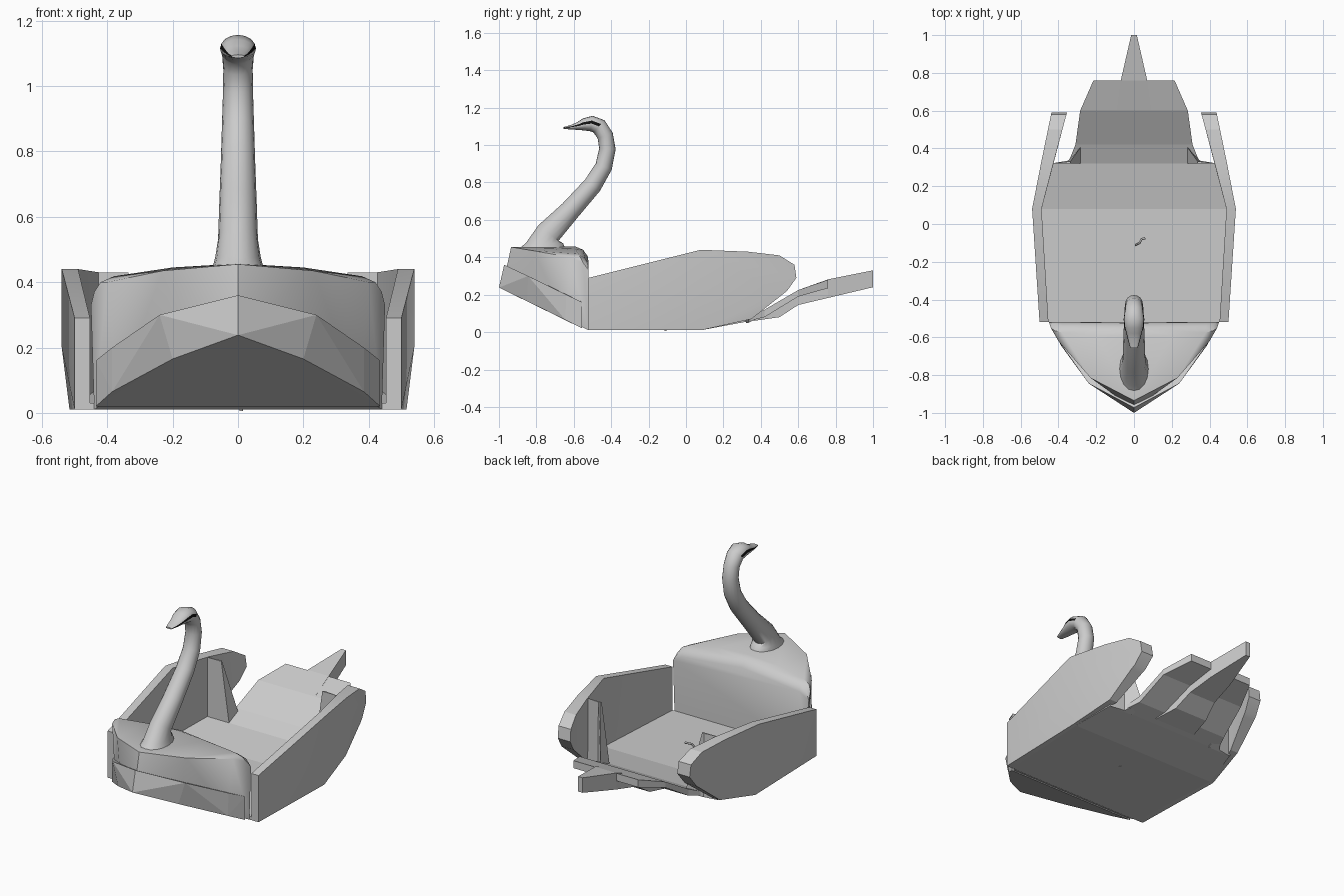
import bpy, bmesh, math
from mathutils import Vector

old = bpy.data.objects.get("Cube")
if old:
    bpy.data.objects.remove(old, do_unlink=True)


def material(name, rgb):
    m = bpy.data.materials.new(name)
    m.use_nodes = True
    m.diffuse_color = (*rgb, 1)
    m.node_tree.nodes["Principled BSDF"].inputs["Base Color"].default_value = (*rgb, 1)
    return m


GREY = material("pale grey", (0.6, 0.6, 0.6))
BLACK = material("black", (0.005, 0.005, 0.005))


def finish(name, bm, angle=None, mats=(GREY,)):
    bmesh.ops.recalc_face_normals(bm, faces=bm.faces[:])
    me = bpy.data.meshes.new(name)
    bm.to_mesh(me)
    bm.free()
    ob = bpy.data.objects.new(name, me)
    bpy.context.collection.objects.link(ob)
    for m in mats:
        me.materials.append(m)
    if angle:
        bpy.ops.object.select_all(action="DESELECT")
        ob.select_set(True)
        bpy.context.view_layer.objects.active = ob
        bpy.ops.object.shade_smooth_by_angle(angle=math.radians(angle))
    return ob


def convex(name, half_points, angle=None):
    """Convex solid around points and their mirror images."""
    bm = bmesh.new()
    for x, y, z in half_points:
        for s in ((1, -1) if x else (1,)):
            bm.verts.new((s * x, y, z))
    res = bmesh.ops.convex_hull(bm, input=bm.verts[:])
    bmesh.ops.delete(bm, geom=list(set(res["geom_interior"])), context="VERTS")
    bmesh.ops.dissolve_limit(bm, angle_limit=0.01, verts=bm.verts[:], edges=bm.edges[:])
    return finish(name, bm, angle)


def loft(name, rings, angle=None, mats=(GREY,), rule=None):
    """Skin closed rings of points, with capped ends."""
    bm = bmesh.new()
    rows = [[bm.verts.new(p) for p in r] for r in rings]
    n = len(rows[0])
    for i, (a, b) in enumerate(zip(rows, rows[1:])):
        for k in range(n):
            f = bm.faces.new((a[k], a[(k + 1) % n], b[(k + 1) % n], b[k]))
            if rule:
                f.material_index = rule(i, k)
    bm.faces.new(rows[0])
    bm.faces.new(rows[-1])
    return finish(name, bm, angle, mats)


def slab(name, sections):
    """Sections are (y, half width, bottom, top)."""
    return loft(name, [[(-w, y, lo), (w, y, lo), (w, y, hi), (-w, y, hi)]
                       for y, w, lo, hi in sections])


def lerp(pairs, t):
    for (a, u), (b, v) in zip(pairs, pairs[1:]):
        if t <= b:
            return u + (v - u) * (t - a) / (b - a)
    return pairs[-1][1]


# Bow block with a rounded rear top edge
convex("bow_body", [
    (0, -0.98, 0.25), (0.19, -0.84, 0.17), (0.37, -0.635, 0.065), (0.44, -0.52, 0.01),
    (0, -0.935, 0.455), (0.23, -0.815, 0.435), (0.4, -0.62, 0.4),
    (0.2, -0.59, 0.445), (0, -0.59, 0.457),
    (0.38, -0.575, 0.418), (0.42, -0.565, 0.4), (0.44, -0.55, 0.37),
    (0, -0.55, 0.44), (0.38, -0.54, 0.395), (0.425, -0.53, 0.375),
    (0, -0.525, 0.405), (0.39, -0.52, 0.365), (0.45, -0.52, 0.33)], 40)

# Raised band around the lower bow
convex("bow_band", [
    (0, -1, 0.238), (0.2, -0.85, 0.165), (0.385, -0.645, 0.065), (0.435, -0.555, 0.02),
    (0, -0.972, 0.36), (0.24, -0.844, 0.3), (0.385, -0.64, 0.2), (0.435, -0.555, 0.16)])

# Floor, tail plate and tail spike
slab("floor", [(-0.52, 0.46, 0.01, 0.03), (0.08, 0.495, 0.01, 0.03),
               (0.32, 0.44, 0.055, 0.075)])
slab("tail_plate", [(0.32, 0.35, 0.055, 0.075), (0.42, 0.31, 0.08, 0.12),
                    (0.6, 0.285, 0.19, 0.225), (0.76, 0.215, 0.235, 0.28)])
slab("tail_spike", [(0.36, 0.14, 0.06, 0.08), (0.5, 0.11, 0.08, 0.15),
                    (0.6, 0.09, 0.145, 0.225), (0.76, 0.07, 0.183, 0.282),
                    (1, 0.015, 0.24, 0.33)])

# Wing shaped side walls, bent outward amidships
WING = [(-0.52, 0.01), (-0.52, 0.29), (0.08, 0.44), (0.33, 0.43), (0.5, 0.41), (0.58, 0.36),
        (0.59, 0.29), (0.54, 0.22), (0.35, 0.07), (0.08, 0.01)]
OUTER = [(-0.52, 0.5), (0.09, 0.54), (0.6, 0.435)]
INNER = [(-0.52, 0.453), (0.09, 0.49), (0.6, 0.352)]


def wing(name, side):
    bm = bmesh.new()
    face = bm.faces.new([bm.verts.new((0, y, z)) for y, z in WING])
    ext = bmesh.ops.extrude_face_region(bm, geom=[face])
    for v in ext["geom"]:
        if isinstance(v, bmesh.types.BMVert):
            v.co.x = 1
    for co, no in (((0, 0.08, 0), (0, 1, 0)), ((0, 0, 0.2), (0, 0, 1))):
        bmesh.ops.bisect_plane(bm, geom=bm.verts[:] + bm.edges[:] + bm.faces[:],
                               plane_co=co, plane_no=no, dist=0.0001)
    for v in bm.verts:
        if v.co.x > 0.5:
            tuck = 0.025 * max(0, 1 - v.co.z / 0.2) if v.co.y > -0.5 else 0
            v.co.x = lerp(OUTER, v.co.y) - tuck
        else:
            v.co.x = lerp(INNER, v.co.y)
        v.co.x *= side
    finish(name, bm, 20)


# Tapered gusset between floor and wing
def gusset(name, side):
    low = [(0.28, 0.32, 0.05), (0.28, 0.41, 0.09), (0.35, 0.335, 0.05), (0.44, 0.32, 0.05)]
    high = [(0.335, 0.32, 0.43), (0.338, 0.33, 0.43), (0.35, 0.33, 0.43), (0.44, 0.32, 0.43)]
    loft(name, [[(side * x, y, z) for x, y, z in r] for r in (low, high)])


for label, side in (("left", 1), ("right", -1)):
    wing(label + "_wing", side)
    gusset(label + "_gusset", side)

# Neck, head and beak: (y, z, half width, half depth)
NECK = [(-0.77, 0.445, 0.078, 0.125), (-0.757, 0.475, 0.07, 0.1), (-0.735, 0.53, 0.061, 0.068),
        (-0.62, 0.65, 0.057, 0.055), (-0.5, 0.785, 0.052, 0.05), (-0.44, 0.885, 0.049, 0.046),
        (-0.42, 0.98, 0.046, 0.044), (-0.432, 1.05, 0.045, 0.043), (-0.465, 1.1, 0.049, 0.044),
        (-0.505, 1.115, 0.055, 0.042), (-0.545, 1.11, 0.05, 0.033), (-0.575, 1.102, 0.041, 0.022),
        (-0.61, 1.096, 0.033, 0.013), (-0.655, 1.091, 0.02, 0.005)]
SEG = 16
rings = []
for i, (y, z, w, d) in enumerate(NECK):
    a, b = NECK[max(i - 1, 0)], NECK[min(i + 1, len(NECK) - 1)]
    t = Vector((b[0] - a[0], b[1] - a[1])).normalized()
    if i < 2:
        t = Vector((0, 1))
    ring = []
    for k in range(SEG):
        c, s = math.cos(math.tau * k / SEG), math.sin(math.tau * k / SEG)
        ring.append((w * c, y + t.y * d * s, z - t.x * d * s))
    rings.append(ring)


# Dark eye stripe along both sides of the head
def eye_stripe(i, k):
    return 1 if i >= 8 and k in (0, SEG // 2 - 1) else 0


loft("neck_and_head", rings, 50, (GREY, BLACK), eye_stripe)

# Small bent steering lever
curve = bpy.data.curves.new("steering_lever", "CURVE")
curve.dimensions = "3D"
curve.bevel_depth = 0.006
curve.bevel_resolution = 1
curve.use_fill_caps = True
path = [(0.01, -0.11, 0.006), (0.01, -0.11, 0.07), (0.03, -0.1, 0.1), (0.04, -0.08, 0.11),
        (0.06, -0.075, 0.11)]
sp = curve.splines.new("POLY")
sp.points.add(len(path) - 1)
for p, co in zip(sp.points, path):
    p.co = (*co, 1)
curve.materials.append(GREY)
lever = bpy.data.objects.new("steering_lever", curve)
bpy.context.collection.objects.link(lever)
